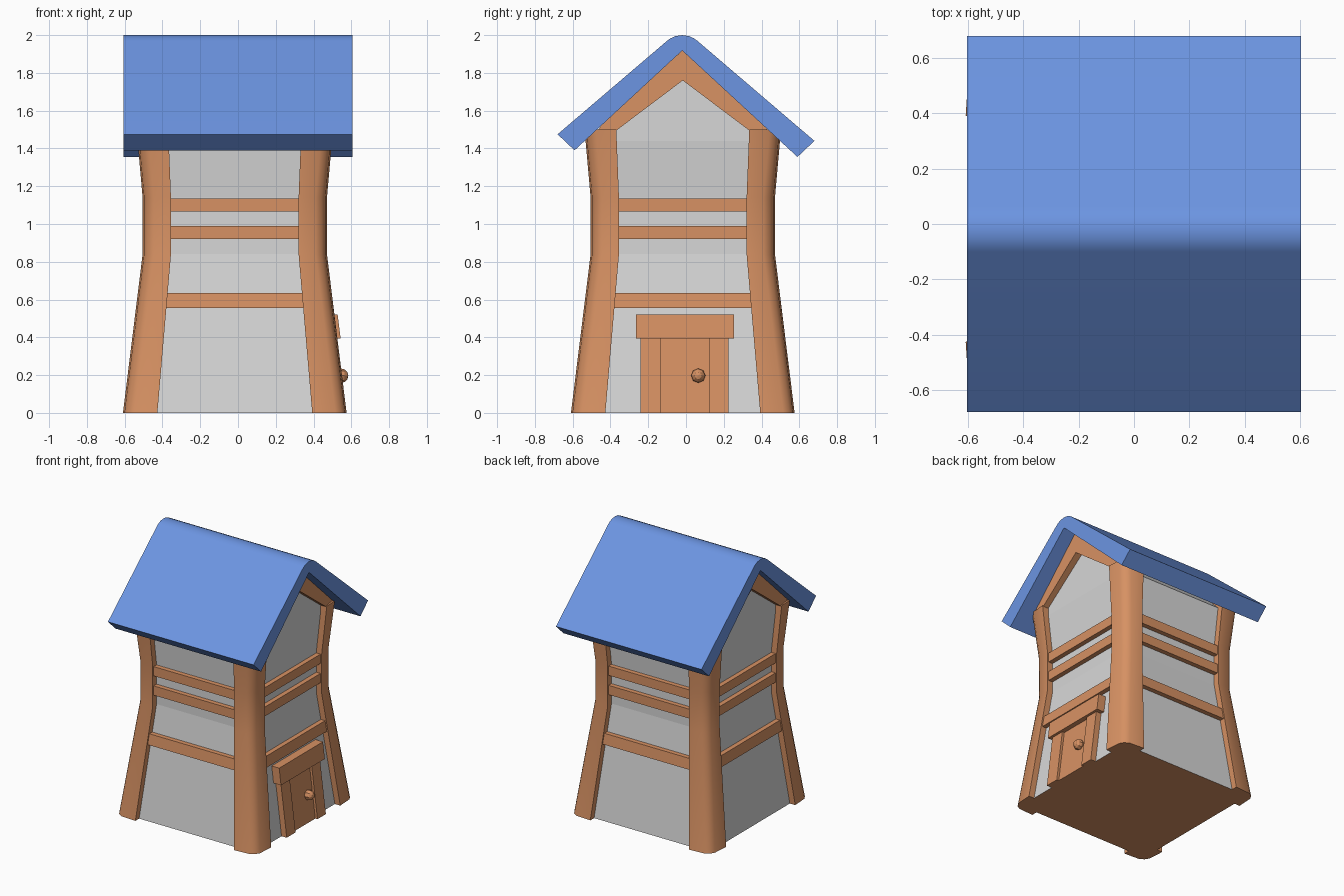
import bpy, bmesh, math
from mathutils import Matrix, Vector

if "Cube" in bpy.data.objects:
    bpy.data.objects.remove(bpy.data.objects["Cube"])

C = -0.017  # the house body sits slightly off the roof centre
# Flared silhouette: height, post inner edge, post outer face
PROFILE = [(0, .41, .592), (.84, .338, .488), (1.14, .338, .488), (1.5, .352, .52)]


def material(name, rgb):
    m = bpy.data.materials.new(name)
    m.diffuse_color = (*rgb, 1)
    m.use_nodes = True
    m.node_tree.nodes["Principled BSDF"].inputs["Base Color"].default_value = m.diffuse_color
    return m


WOOD = material("orange wood", (.68, .285, .125))
WALL = material("pale grey plaster", (.68, .68, .68))
BLUE = material("blue roof", (.15, .3, .76))


def outer(z):
    for (z0, _, a), (z1, _, b) in zip(PROFILE, PROFILE[1:]):
        if z <= z1:
            return a + (b - a) * (z - z0) / (z1 - z0)
    return PROFILE[-1][2]


def inner(z):
    for (z0, a, _), (z1, b, _) in zip(PROFILE, PROFILE[1:]):
        if z <= z1:
            return a + (b - a) * (z - z0) / (z1 - z0)
    return PROFILE[-1][1]


def loft(name, loops, mat, turn=0, shift=(C, C, 0), smooth=None):
    """Skin a stack of equal loops, cap the ends, turn about the house axis."""
    bm = bmesh.new()
    rings = [[bm.verts.new(p) for p in loop] for loop in loops]
    n = len(rings[0])
    for a, b in zip(rings, rings[1:]):
        for i in range(n):
            j = (i + 1) % n
            bm.faces.new((a[i], a[j], b[j], b[i]))
    bm.faces.new(rings[0])
    bm.faces.new(rings[-1])
    bm.transform(Matrix.Translation(Vector(shift)) @ Matrix.Rotation(turn, 4, 'Z'))
    bmesh.ops.recalc_face_normals(bm, faces=bm.faces)
    me = bpy.data.meshes.new(name)
    bm.to_mesh(me)
    bm.free()
    ob = bpy.data.objects.new(name, me)
    bpy.context.collection.objects.link(ob)
    me.materials.append(mat)
    if smooth:
        bpy.ops.object.select_all(action='DESELECT')
        ob.select_set(True)
        bpy.context.view_layer.objects.active = ob
        bpy.ops.object.shade_smooth_by_angle(angle=math.radians(smooth))
    return ob


def wall_block(name, y0, y1, z0, z1, proud, turn=0):
    """Block on the +x wall that leans with the flare; proud is measured from the post face."""
    loops = []
    for z in (z0, z1):
        x = outer(z)
        loops.append([(x - .1, y0, z), (x + proud, y0, z), (x + proud, y1, z), (x - .1, y1, z)])
    return loft(name, loops, WOOD, turn)


# Plaster body with gable, wooden underside
loops = []
for z in (0, .84, 1.14, 1.44):
    h = outer(z) - .045
    loops.append([(-h, -h, z), (h, -h, z), (h, h, z), (-h, h, z)])
loops.append([(-h, -.002, 1.91), (h, -.002, 1.91), (h, .002, 1.91), (-h, .002, 1.91)])
body = loft("plaster_walls", loops, WALL)
body.data.materials.append(WOOD)
for f in body.data.polygons:
    if f.normal.z < -.9:
        f.material_index = 1

# Rounded corner posts
for k in range(4):
    loops = []
    for z, i, o in PROFILE:
        loops.append([(i, i, z), (o, i, z), (o - .008, o - .06, z), (o - .028, o - .028, z),
                      (o - .06, o - .008, z), (i, o, z)])
    loft(f"corner_post_{k + 1}", loops, WOOD, k * math.pi / 2, smooth=35)

# Three horizontal beams on every side
for k in range(4):
    for n, (z0, z1) in enumerate(((.555, .635), (.92, .99), (1.065, 1.135))):
        w = inner(z0) + .01
        wall_block(f"beam_{k + 1}_{n + 1}", -w, w, z0, z1, -.01, k * math.pi / 2)

# Gable trim under the roof at both ends
half = [(0, 1.92), (.42, 1.54), (.46, 1.48), (.352, 1.495), (0, 1.76)]
trim = half + [(-y, z) for y, z in half[3:0:-1]]
for k in range(2):
    loops = [[(.44, y, z) for y, z in trim],
             [(.52 - .02 * (abs(y) / .46) ** 4, y, z) for y, z in trim]]
    loft(f"gable_trim_{k + 1}", loops, WOOD, k * math.pi)

# Roof slab with rounded ridge
roof = [(-.68, 1.475), (-.10, 1.97), (-.082, 1.983), (-.055, 1.995), (-.02, 2.0), (.015, 1.995),
        (.042, 1.983), (.06, 1.97), (.68, 1.44), (.59, 1.355), (-.02, 1.918), (-.59, 1.39)]
loft("roof", [[(x, y, z) for y, z in roof] for x in (-.605, .605)], BLUE,
     shift=(0, 0, 0), smooth=35)

# Door on the right side: panel, jambs, lintel, knob
wall_block("door_panel", -.12, .145, 0, .4, -.02)
wall_block("door_jamb_left", -.223, -.118, 0, .4, -.002)
wall_block("door_jamb_right", .142, .242, 0, .4, -.002)
wall_block("door_lintel", -.248, .272, .395, .52, .017)
bpy.ops.mesh.primitive_uv_sphere_add(segments=8, ring_count=6, radius=.038,
                                     location=(.546, .065, .197),
                                     rotation=(0, math.pi / 2, 0))
knob = bpy.context.object
knob.name = "door_knob"
knob.data.materials.append(WOOD)
